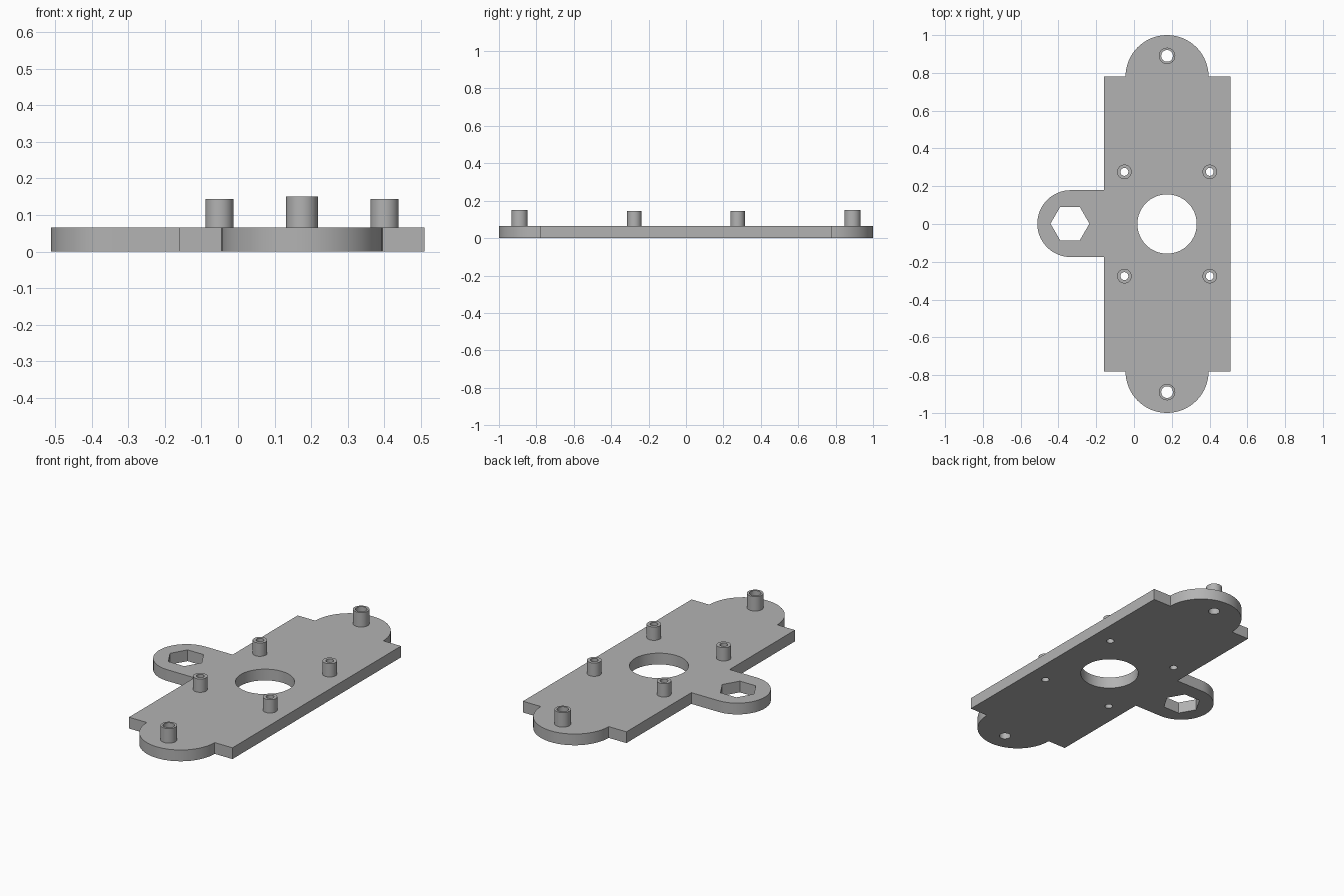
import bpy, bmesh
from math import cos, sin, pi, radians

cube = bpy.data.objects.get("Cube")
if cube:
    bpy.data.objects.remove(cube)

grey = bpy.data.materials.new("plain grey")
grey.use_nodes = True
colour = (0.45, 0.45, 0.45, 1)
grey.diffuse_color = colour
grey.node_tree.nodes["Principled BSDF"].inputs["Base Color"].default_value = colour

THICK = 0.066
MID_X = 0.175          # centre line of the plate
HALF_W = 0.335
HALF_L = 0.78
END_R = 0.22
LUG_X, LUG_Y, LUG_R = -0.335, 0.002, 0.177


def arc(cx, cy, r, start, end, steps):
    """Points along an arc, angles in degrees, both ends included."""
    angles = [radians(start + (end - start) * i / steps) for i in range(steps + 1)]
    return [(cx + r * cos(a), cy + r * sin(a)) for a in angles]


def ring(cx, cy, r, sides=48):
    return arc(cx, cy, r, 0, 360, sides)[:-1]


def extrude_outline(name, loops, z0, z1):
    """Fill an outline with holes and extrude it between two heights."""
    curve = bpy.data.curves.new(name + "_outline", 'CURVE')
    curve.dimensions = '2D'
    curve.fill_mode = 'BOTH'
    curve.extrude = (z1 - z0) / 2
    for loop in loops:
        spline = curve.splines.new('POLY')
        spline.points.add(len(loop) - 1)
        for point, (x, y) in zip(spline.points, loop):
            point.co = (x, y, 0, 1)
        spline.use_cyclic_u = True
    helper = bpy.data.objects.new(name + "_helper", curve)
    bpy.context.collection.objects.link(helper)
    bpy.context.view_layer.update()
    graph = bpy.context.evaluated_depsgraph_get()
    mesh = bpy.data.meshes.new_from_object(helper.evaluated_get(graph))
    bpy.data.objects.remove(helper)

    bm = bmesh.new()
    bm.from_mesh(mesh)
    bmesh.ops.remove_doubles(bm, verts=bm.verts, dist=0.0002)
    bmesh.ops.translate(bm, verts=bm.verts, vec=(0, 0, (z0 + z1) / 2))
    bmesh.ops.recalc_face_normals(bm, faces=bm.faces)
    bm.to_mesh(mesh)
    bm.free()

    mesh.name = name
    mesh.materials.clear()
    mesh.materials.append(grey)
    obj = bpy.data.objects.new(name, mesh)
    bpy.context.collection.objects.link(obj)
    bpy.ops.object.select_all(action='DESELECT')
    obj.select_set(True)
    bpy.context.view_layer.objects.active = obj
    bpy.ops.object.shade_smooth_by_angle(angle=radians(30))
    return obj


# Standoffs: name, x, y, outer radius, bore radius, top height
standoffs = []
for y_name, sy in (("front", -1), ("back", 1)):
    standoffs.append((y_name + "_end_standoff", MID_X, sy * 0.89, 0.0435, 0.031, 0.151))
    for x_name, sx in (("right", -1), ("left", 1)):
        standoffs.append((f"{y_name}_{x_name}_standoff", MID_X + sx * 0.226,
                          sy * 0.276, 0.0385, 0.021, 0.144))

# Plate outline: rectangle with rounded ends and a side lug
left, right = MID_X - HALF_W, MID_X + HALF_W
outline = [(right, -HALF_L), (right, HALF_L)]
outline += arc(MID_X, HALF_L, END_R, 0, 180, 32)
outline += [(left, HALF_L), (left, LUG_Y + LUG_R)]
outline += arc(LUG_X, LUG_Y, LUG_R, 90, 270, 32)
outline += [(left, LUG_Y - LUG_R), (left, -HALF_L)]
outline += arc(MID_X, -HALF_L, END_R, 180, 360, 32)

# Openings: centre hole, hexagonal socket and standoff bores
holes = [ring(MID_X, 0, 0.157, 64), ring(-0.339, LUG_Y, 0.103, 6)]
holes += [ring(x, y, bore, 32) for _, x, y, _, bore, _ in standoffs]
extrude_outline("base_plate", [outline] + holes, 0, THICK)

# Hollow standoffs on the plate
for name, x, y, outer, bore, top in standoffs:
    extrude_outline(name, [ring(x, y, outer, 32), ring(x, y, bore, 32)], THICK, top)
